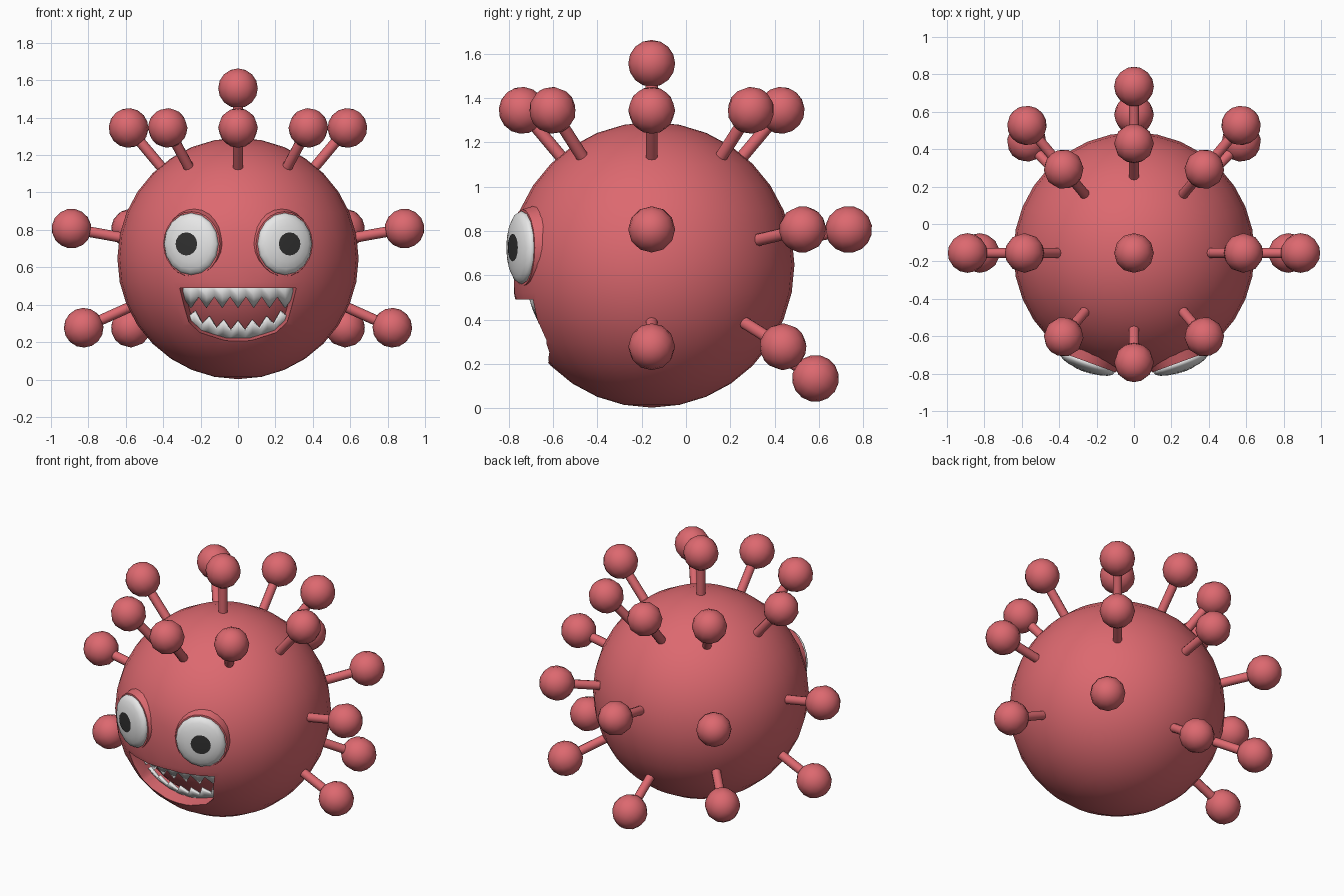
import bpy, bmesh, math
from mathutils import Matrix, Vector

if "Cube" in bpy.data.objects:
    bpy.data.objects.remove(bpy.data.objects["Cube"])

C = Vector((0, -0.155, 0.647))   # body centre
R = 0.645                        # body radius


def material(name, rgb):
    m = bpy.data.materials.new(name)
    m.diffuse_color = (*rgb, 1)
    m.use_nodes = True
    m.node_tree.nodes["Principled BSDF"].inputs["Base Color"].default_value = m.diffuse_color
    return m


RED = material("coral red", (0.72, 0.14, 0.16))
WHITE = material("white", (0.8, 0.8, 0.8))
BLACK = material("black", (0.03, 0.03, 0.03))


def make(name, bm, mat, angle=40):
    bmesh.ops.recalc_face_normals(bm, faces=bm.faces)
    me = bpy.data.meshes.new(name)
    bm.to_mesh(me)
    bm.free()
    me.materials.append(mat)
    ob = bpy.data.objects.new(name, me)
    bpy.context.collection.objects.link(ob)
    smooth(ob, angle)
    return ob


def smooth(ob, angle):
    bpy.ops.object.select_all(action='DESELECT')
    ob.select_set(True)
    bpy.context.view_layer.objects.active = ob
    bpy.ops.object.shade_smooth_by_angle(angle=math.radians(angle))


def ball(radius, seg, rings):
    bm = bmesh.new()
    bmesh.ops.create_uvsphere(bm, u_segments=seg, v_segments=rings, radius=radius)
    return bm


def subtract(ob, cutter):
    mod = ob.modifiers.new("cut", 'BOOLEAN')
    mod.operation, mod.solver, mod.object = 'DIFFERENCE', 'EXACT', cutter
    bpy.context.view_layer.objects.active = ob
    bpy.ops.object.modifier_apply(modifier=mod.name)


# body: sphere slightly flattened between the eyes
bm = ball(R, 32, 16)
bmesh.ops.translate(bm, verts=bm.verts, vec=C)
for v in bm.verts:
    v.co.y = max(v.co.y, -0.778)
body = make("body", bm, RED)

# mouth opening: flared prism with a rounded back
half = [(0.28, 0.49), (0.245, 0.32), (0.19, 0.265), (0.06, 0.225)]
outline = half + [(-x, z) for x, z in reversed(half)]
bm = bmesh.new()
loops = []
for y, s in ((-0.9, 1.25), (-0.44, 0.95)):
    loops.append([bm.verts.new((x * s, y, 0.49 + (z - 0.49) * s)) for x, z in outline])
n = len(outline)
bm.faces.new(loops[0])
bm.faces.new(loops[1][::-1])
for i in range(n):
    j = (i + 1) % n
    bm.faces.new((loops[0][i], loops[1][i], loops[1][j], loops[0][j]))
cutter = make("mouth_cutter", bm, RED)
bm = ball(0.535, 48, 24)
bmesh.ops.translate(bm, verts=bm.verts, vec=C)
core = make("mouth_core", bm, RED)
subtract(cutter, core)
subtract(body, cutter)
smooth(body, 35)
for helper in (cutter, core):
    bpy.data.objects.remove(helper)


# teeth: zigzag strips curved around the body
def teeth(name, count, width, root, tip, valley):
    bm = bmesh.new()
    rt = 0.565

    def point(x, z):
        y = C.y - math.sqrt(rt * rt - x * x - (z - C.z) ** 2)
        return bm.verts.new((x, y, z))
    rows = []
    for i in range(2 * count + 1):
        x = -width + width * i / count
        edge = tip(x) if i % 2 else valley(x)
        base = root(x)
        rows.append([point(x, base + (edge - base) * t) for t in (0, 0.5, 1)])
    for a, b in zip(rows, rows[1:]):
        for k in range(2):
            bm.faces.new((a[k], b[k], b[k + 1], a[k + 1]))
    ob = make(name, bm, WHITE)
    mod = ob.modifiers.new("thickness", 'SOLIDIFY')
    mod.thickness, mod.offset = 0.02, 0


teeth("upper_teeth", 7, 0.29, lambda x: 0.51, lambda x: 0.385, lambda x: 0.445)
teeth("lower_teeth", 7, 0.27, lambda x: 0.2 + x * x,
      lambda x: 0.31 + x * x, lambda x: 0.262 + x * x)

# eyes: socket, flattened eyeball and pupil, turned outward
A, B, D = 0.155, 0.166, 0.047
for side, label in ((-1, "left"), (1, "right")):
    t = math.radians(20)
    out = Vector((side * math.sin(t), -math.cos(t), 0))
    across = Vector((0, 0, 1)).cross(out)
    frame = Matrix((across, Vector((0, 0, 1)), out)).transposed().to_4x4()
    place = Matrix.Translation((side * 0.25, -0.743, 0.725)) @ frame

    bm = ball(1, 16, 10)
    bmesh.ops.transform(bm, verts=bm.verts, matrix=place @ Matrix.Diagonal((A, B, D, 1)))
    make(label + "_eyeball", bm, WHITE, 60)

    bm = bmesh.new()
    bmesh.ops.create_cone(bm, cap_ends=True, segments=24, radius1=1.2, radius2=1.04, depth=0.09)
    bmesh.ops.transform(bm, verts=bm.verts, matrix=place
                        @ Matrix.Translation((0, 0, -0.05)) @ Matrix.Diagonal((A, B, 1, 1)))
    make(label + "_eye_socket", bm, RED)

    # pupil plate following the eyeball
    bm = bmesh.new()
    bmesh.ops.create_circle(bm, cap_ends=True, cap_tris=True, segments=16, radius=0.062)
    for v in bm.verts:
        v.co.x += side * 0.011
        v.co.z = D * math.sqrt(1 - (v.co.x / A) ** 2 - (v.co.y / B) ** 2) + 0.003
    bmesh.ops.transform(bm, verts=bm.verts, matrix=place)
    pupil = make(label + "_pupil", bm, BLACK)
    if pupil.data.polygons[0].normal.dot(out) < 0:
        pupil.data.flip_normals()

# knobbed spikes: (ring radius, height from body centre, angles)
rings = [
    (0.0, 0.91, [0]),
    (0.585, 0.698, [0, 50, 90, 130, 180, 230, 270, 310]),
    (0.89, 0.16, [0, 50, 90, 130, 180]),
    (0.825, -0.37, [0, 46, 134, 180]),
    (0.74, -0.513, [90]),
]
count = 0
for radius, height, angles in rings:
    for a in angles:
        a = math.radians(a)
        d = Vector((radius * math.cos(a), radius * math.sin(a), height))
        length = d.length
        m = Matrix.Translation(C) @ d.to_track_quat('Z', 'Y').to_matrix().to_4x4()
        count += 1
        bm = ball(0.106, 12, 8)
        bmesh.ops.transform(bm, verts=bm.verts, matrix=m @ Matrix.Translation((0, 0, length)))
        make(f"spike_knob_{count}", bm, RED, 60)
        bm = bmesh.new()
        bmesh.ops.create_cone(bm, cap_ends=True, segments=10, radius1=0.028,
                              radius2=0.028, depth=length - 0.68)
        bmesh.ops.transform(bm, verts=bm.verts,
                            matrix=m @ Matrix.Translation((0, 0, (length + 0.52) / 2)))
        make(f"spike_stalk_{count}", bm, RED)
